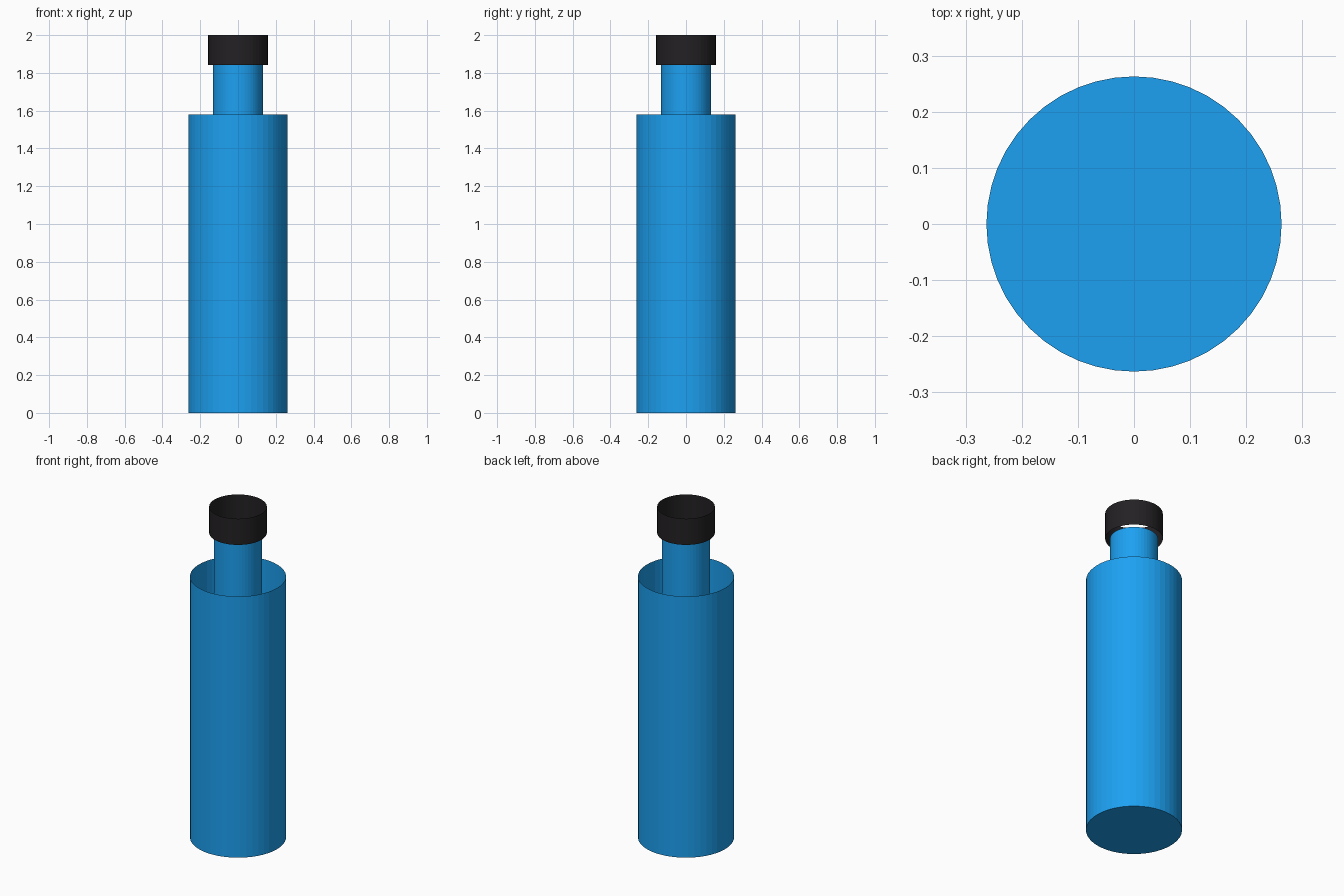
import bpy
import bmesh
from math import cos, sin, tau

if "Cube" in bpy.data.objects:
    bpy.data.objects.remove(bpy.data.objects["Cube"])

SIDES = 48


def material(name, color):
    mat = bpy.data.materials.new(name)
    mat.diffuse_color = (*color, 1.0)
    mat.use_nodes = True
    mat.node_tree.nodes["Principled BSDF"].inputs["Base Color"].default_value = mat.diffuse_color
    return mat


def tube(name, radius, z0, z1, mat, floor=False):
    """Thin-walled open tube, optionally closed at the bottom."""
    bm = bmesh.new()
    rings = [[bm.verts.new((radius * cos(tau * i / SIDES),
                            radius * sin(tau * i / SIDES), z))
              for i in range(SIDES)] for z in (z0, z1)]
    low, high = rings
    for i in range(SIDES):
        j = (i + 1) % SIDES
        bm.faces.new((low[i], low[j], high[j], high[i]))
    if floor:
        bm.faces.new(low[::-1])
    mesh = bpy.data.meshes.new(name)
    bm.to_mesh(mesh)
    bm.free()
    mesh.materials.append(mat)
    obj = bpy.data.objects.new(name, mesh)
    bpy.context.collection.objects.link(obj)
    return obj


blue = material("blue", (0.012, 0.357, 0.887))
black = material("black", (0.017, 0.015, 0.017))

# Body: open at the top, closed underneath
tube("bottle_body", 0.263, 0.0, 1.579, blue, floor=True)
# Neck: open tube that reaches down inside the body
tube("bottle_neck", 0.1316, 1.316, 1.842, blue)
# Cap: open ring sitting above the neck
tube("bottle_cap", 0.158, 1.842, 2.0, black)
